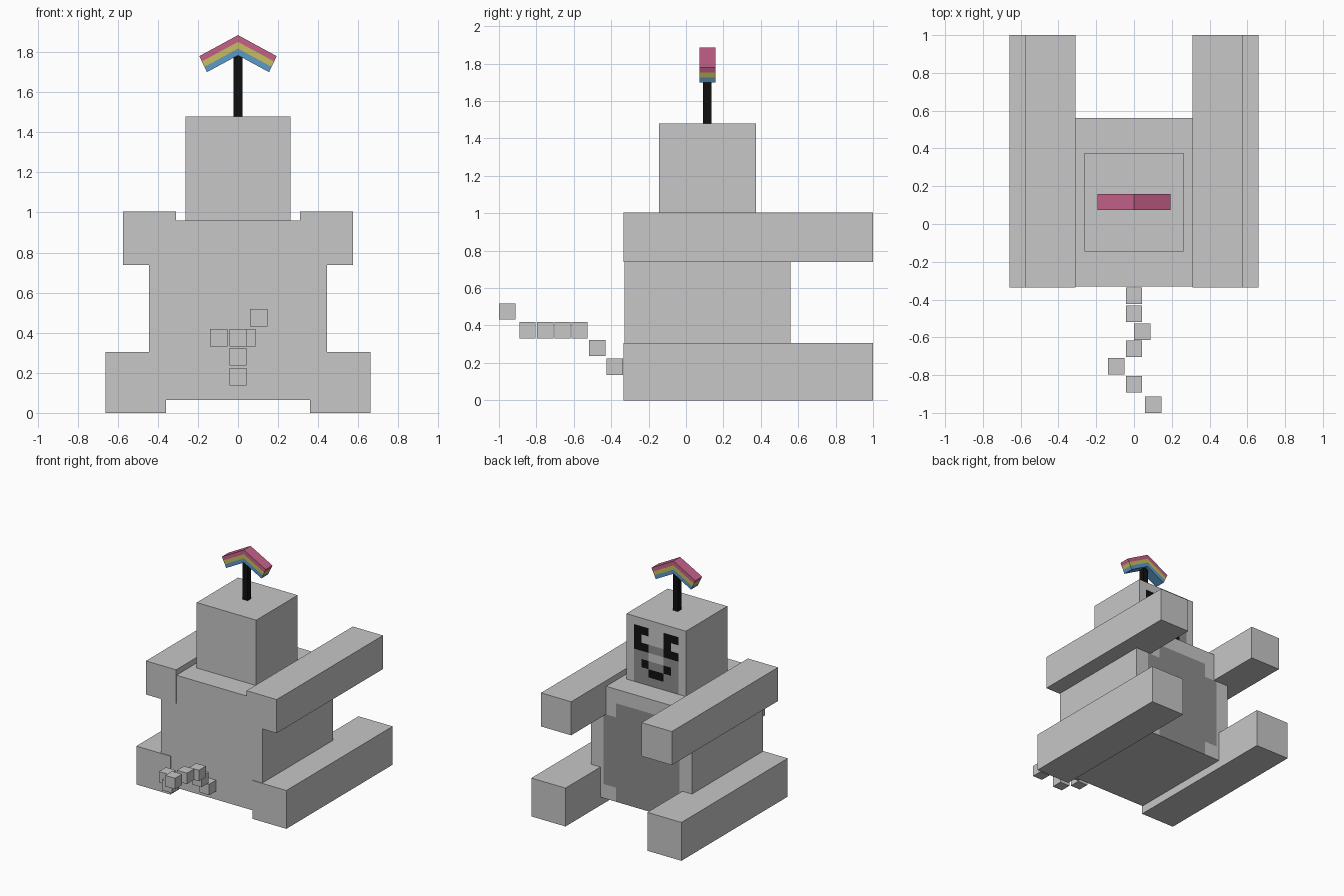
import bpy, bmesh

if "Cube" in bpy.data.objects:
    bpy.data.objects.remove(bpy.data.objects["Cube"])


def material(name, rgb):
    m = bpy.data.materials.new(name)
    m.diffuse_color = (*rgb, 1)
    m.use_nodes = True
    m.node_tree.nodes["Principled BSDF"].inputs["Base Color"].default_value = m.diffuse_color
    return m


GREY = material("light grey", (0.57, 0.57, 0.57))
DARK = material("dark grey", (0.27, 0.27, 0.27))
BLACK = material("black", (0.005, 0.005, 0.005))
PINK = material("pink", (0.56, 0.12, 0.25))
YELLOW = material("yellow", (0.58, 0.51, 0.11))
BLUE = material("blue", (0.11, 0.32, 0.58))


def finish(name, bm, mats):
    bmesh.ops.recalc_face_normals(bm, faces=bm.faces)
    me = bpy.data.meshes.new(name)
    bm.to_mesh(me)
    bm.free()
    for m in mats:
        me.materials.append(m)
    ob = bpy.data.objects.new(name, me)
    bpy.context.collection.objects.link(ob)
    return ob


def box(name, lo, hi, mat=GREY, pattern=None):
    """Box between two corners; pattern colours the +y side in 8 x 8 cells."""
    bm = bmesh.new()
    bmesh.ops.create_cube(bm, size=1)
    if pattern:
        bmesh.ops.subdivide_edges(bm, edges=bm.edges[:], cuts=7, use_grid_fill=True)
        bm.normal_update()
        for f in bm.faces:
            if f.normal.y > 0.9:
                c = f.calc_center_median()
                cell = pattern[int((0.5 - c.z) * 8)][int((0.5 - c.x) * 8)]
                f.material_index = ".d#".index(cell)
    for v in bm.verts:
        for i in range(3):
            v.co[i] = lo[i] + (v.co[i] + 0.5) * (hi[i] - lo[i])
    return finish(name, bm, [GREY, DARK, BLACK] if pattern else [mat])


# Cell pictures: . light, d dark, # black
FACE = ["........",
        ".##..##.",
        ".#...#..",
        ".##dd##.",
        ".dd..dd.",
        ".d#dd#d.",
        ".dd##dd.",
        ".dddddd."]
BELLY = ["........",
         "..dddd..",
         ".dddddd.",
         ".dddddd.",
         ".dddddd.",
         ".dddddd.",
         ".dddddd.",
         "..dddd.."]

# Body and head
box("body", (-0.445, -0.33, 0.065), (0.445, 0.56, 0.96), pattern=BELLY)
box("head", (-0.262, -0.145, 0.96), (0.262, 0.375, 1.48), pattern=FACE)

# Arms and legs, both sides
for side, s in (("left", -1), ("right", 1)):
    for part, x0, x1, z0, z1 in (("arm", 0.31, 0.575, 0.738, 1.005),
                                 ("leg", 0.36, 0.66, 0.0, 0.305)):
        a, b = sorted((s * x0, s * x1))
        box(f"{side}_{part}", (a, -0.335, z0), (b, 1.0, z1))

# Tail of separate cubes
TAIL = [(0, -0.381, 0.18), (0, -0.475, 0.28), (0.043, -0.57, 0.375),
        (0, -0.66, 0.375), (-0.095, -0.752, 0.375), (0, -0.848, 0.375),
        (0.103, -0.956, 0.475)]
for i, p in enumerate(TAIL):
    box(f"tail_cube_{i + 1}", [c - 0.0435 for c in p], [c + 0.0435 for c in p])

# Post on the head
box("post", (-0.022, 0.09, 1.48), (0.022, 0.135, 1.79), BLACK)

# Rainbow: three stacked chevron bands, top to bottom
for i, (name, mat) in enumerate((("pink", PINK), ("yellow", YELLOW), ("blue", BLUE))):
    def edge(t):
        # apex and tip of the chevron line at depth t (0 top, 1 bottom)
        return (1.885 - 0.101 * t, 0.193 - 0.038 * t, 1.78 - 0.08 * t)
    a0, x0, z0 = edge(i / 3)
    a1, x1, z1 = edge((i + 1) / 3)
    outline = [(-x0, z0), (0, a0), (x0, z0), (x1, z1), (0, a1), (-x1, z1)]
    bm = bmesh.new()
    front, back = ([bm.verts.new((x, y, z)) for x, z in outline] for y in (0.073, 0.158))
    for ring in (front, back):
        bm.faces.new((ring[0], ring[1], ring[4], ring[5]))
        bm.faces.new((ring[1], ring[2], ring[3], ring[4]))
    for k in range(6):
        n = (k + 1) % 6
        bm.faces.new((front[k], front[n], back[n], back[k]))
    finish(f"rainbow_{name}_band", bm, [mat])
